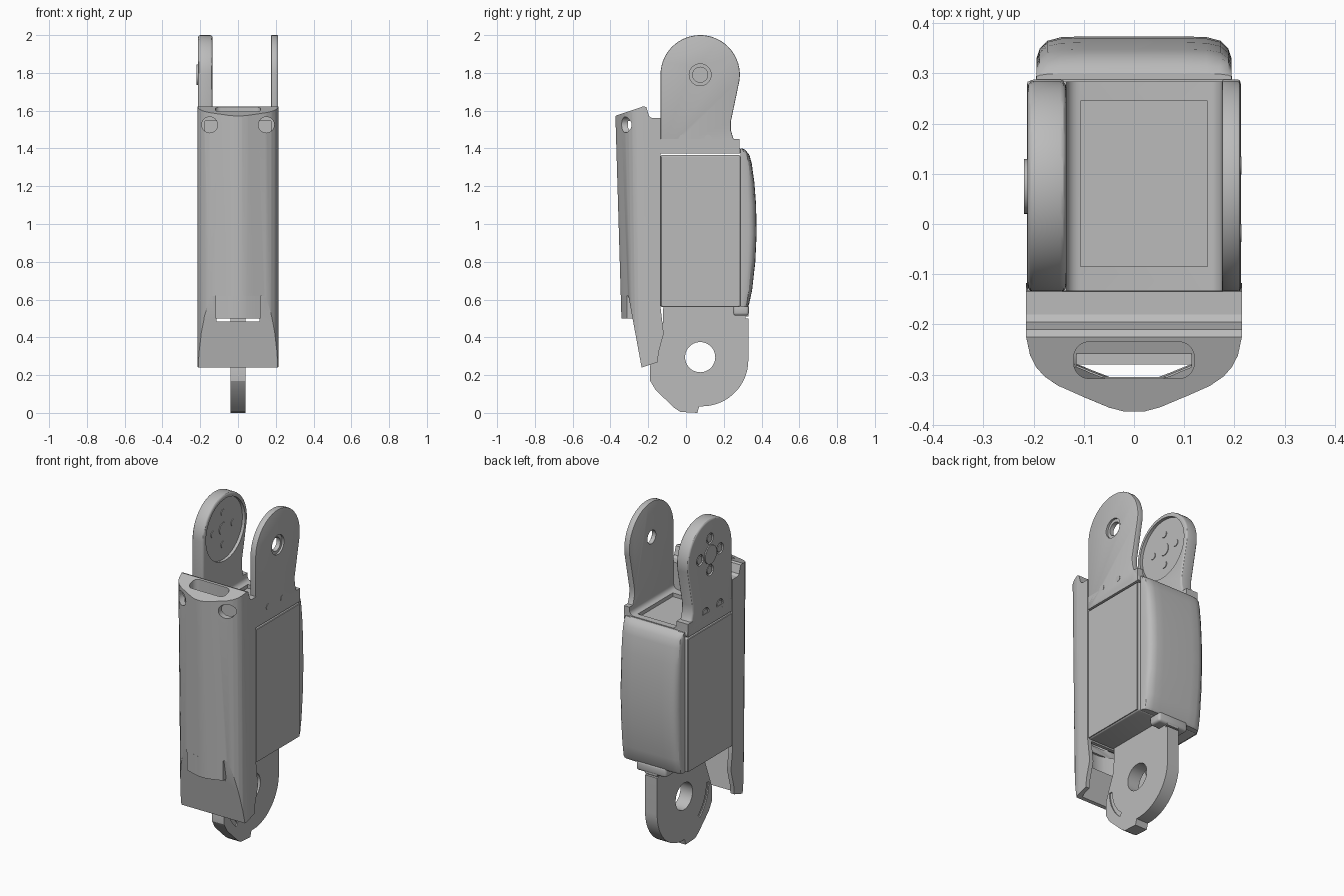
import bpy, bmesh, math
from mathutils import Vector

cube = bpy.data.objects.get("Cube")
if cube:
    bpy.data.objects.remove(cube)

grey = bpy.data.materials.new("plain_grey")
grey.use_nodes = True
grey.diffuse_color = (0.5, 0.5, 0.5, 1)
grey.node_tree.nodes["Principled BSDF"].inputs["Base Color"].default_value = (0.5, 0.5, 0.5, 1)
parts = []


def skin(name, rings):
    """Solid through a row of matching closed rings."""
    bm = bmesh.new()
    loops = [[bm.verts.new(p) for p in ring] for ring in rings]
    n = len(loops[0])
    for lo, hi in zip(loops, loops[1:]):
        for i in range(n):
            bm.faces.new((lo[i], lo[(i + 1) % n], hi[(i + 1) % n], hi[i]))
    bm.faces.new(loops[0])
    bm.faces.new(loops[-1])
    bmesh.ops.recalc_face_normals(bm, faces=bm.faces)
    me = bpy.data.meshes.new(name)
    bm.to_mesh(me)
    bm.free()
    me.materials.append(grey)
    ob = bpy.data.objects.new(name, me)
    bpy.context.collection.objects.link(ob)
    parts.append(ob)
    return ob


def prism(name, axis, pts, a, b):
    place = {"x": lambda u, v, w: (w, u, v),
             "y": lambda u, v, w: (u, w, v),
             "z": lambda u, v, w: (u, v, w)}[axis]
    return skin(name, [[place(u, v, w) for u, v in pts] for w in (a, b)])


def box(name, x, y, z):
    return prism(name, "z", [(x[0], y[0]), (x[1], y[0]), (x[1], y[1]), (x[0], y[1])], *z)


def arc(cu, cv, r, a0, a1, n=12):
    angs = [math.radians(a0 + (a1 - a0) * i / n) for i in range(n + 1)]
    return [(cu + r * math.cos(a), cv + r * math.sin(a)) for a in angs]


def disc(name, axis, u, v, r, a, b, n=32):
    return prism(name, axis, arc(u, v, r, 0, 360 - 360 / n, n - 1), a, b)


def rounded(x, y, r):
    """Rounded rectangle outline."""
    pts = []
    for k, (cx, cy) in enumerate([(x[1] - r, y[1] - r), (x[0] + r, y[1] - r),
                                  (x[0] + r, y[0] + r), (x[1] - r, y[0] + r)]):
        pts += arc(cx, cy, r, 90 * k, 90 * k + 90, 6)
    return pts


def apply(ob, mod):
    bpy.context.view_layer.objects.active = ob
    bpy.ops.object.modifier_apply(modifier=mod.name)


def boolean(ob, cutter, op="DIFFERENCE"):
    m = ob.modifiers.new("cut", "BOOLEAN")
    m.operation, m.object, m.solver = op, cutter, "EXACT"
    apply(ob, m)
    parts.remove(cutter)
    bpy.data.objects.remove(cutter)


def bevel(ob, width, segs=3):
    m = ob.modifiers.new("bevel", "BEVEL")
    m.width, m.segments, m.limit_method = width, segs, "ANGLE"
    m.angle_limit = math.radians(40)
    apply(ob, m)


# Main body with shallow side panels
bevel(box("body", (-0.208, 0.208), (-0.135, 0.288), (0.56, 1.365)), 0.01)
for s in (-1, 1):
    box("side_panel", sorted((s * 0.2, s * 0.213)), (-0.13, 0.28), (0.566, 1.358))

# Fork base: floor with fillets rising into the ears
base = prism("fork_base", "y", [(-0.212, 1.372), (0.212, 1.372), (0.212, 1.45), (0.175, 1.45)]
             + arc(0.147, 1.43, 0.028, 0, -90, 6) + arc(-0.107, 1.43, 0.028, -90, -180, 6)
             + [(-0.135, 1.45), (-0.212, 1.45)], -0.134, 0.284)
boolean(base, box("pocket", (-0.107, 0.147), (-0.085, 0.245), (1.38, 1.5)))

# Two ears of the fork
PIVOT = (0.075, 1.79)
ear_shape = ([(-0.135, 1.372), (0.288, 1.372), (0.288, 1.395), (0.275, 1.42), (0.25, 1.455),
              (0.238, 1.495), (0.237, 1.54)] + arc(*PIVOT, 0.21, -9, 180, 30))
thick_ear = prism("thick_ear", "x", ear_shape, -0.212, -0.135)
bevel(thick_ear, 0.012)
boolean(thick_ear, disc("recess", "x", *PIVOT, 0.185, -0.153, -0.1, 48))
thin_ear = prism("thin_ear", "x", ear_shape, 0.175, 0.212)
bevel(thin_ear, 0.005, 2)
boolean(thin_ear, disc("bore", "x", *PIVOT, 0.04, 0.1, 0.3))
boolean(thin_ear, disc("bore_step", "x", *PIVOT, 0.058, 0.2, 0.3))
boolean(thin_ear, box("groove", (0.206, 0.3), (-0.08, 0.235), (1.39, 1.4)))


# Bolts on the ears
def bolt(y, z, r=0.032):
    boolean(thick_ear, disc("bolt_seat", "x", y, z, r, -0.3, -0.2, 24))
    disc("bolt_head", "x", y, z, r * 0.72, -0.21, -0.195, 24)


for k in range(4):
    a = math.radians(90 * k)
    y, z = PIVOT[0] + 0.095 * math.cos(a), PIVOT[1] + 0.095 * math.sin(a)
    bolt(y, z)
    disc("inner_bolt", "x", y, z, 0.02, -0.16, -0.149, 20)
disc("pivot_boss", "x", *PIVOT, 0.055, -0.219, -0.2)
disc("inner_pivot", "x", *PIVOT, 0.036, -0.16, -0.149)
for y in (-0.018, 0.117):
    bolt(y, 1.455)
    disc("ear_pin", "x", y, 1.455, 0.018, 0.2, 0.214, 20)

# Bulged back cover
rings = []
for z, d in [(0.56, 0.036), (0.575, 0.046), (0.65, 0.062), (0.8, 0.079), (0.95, 0.086), (1.1, 0.083),
             (1.22, 0.074), (1.32, 0.06), (1.365, 0.048), (1.39, 0.028), (1.4, 0.012)]:
    half = [(0.195, 0), (0.194, 0.5), (0.188, 0.72), (0.172, 0.9), (0.145, 0.98), (0.1, 1)]
    ring = half + [(-x, f) for x, f in reversed(half)]
    rings.append([(x, 0.288 + f * d, z) for x, f in ring])
skin("back_cover", rings)


# Front cover shell
def shell(name, z0, z1, t=0.0, back=-0.1):
    half = [(0.215, -0.2), (0.215, -0.225), (0.207, -0.262), (0.195, -0.285), (0.178, -0.304),
            (0.15, -0.323), (0.1, -0.345), (0.05, -0.366), (0.02, -0.374)]
    half = [(0.215, None)] + half
    rings = []
    for z in (z0, z1):
        k = 0.77 + 0.23 * (z - 0.24) / 1.34
        ring = [(x * (1 - t / 0.215), back if y is None else -0.2 + (y + 0.2) * k + t)
                for x, y in half]
        rings.append([(x, y, z) for x, y in ring] + [(-x, y, z) for x, y in reversed(ring)])
    return skin(name, rings)


cover = shell("front_cover", 0.2, 1.7)
side = [(-0.5, 1.535), (-0.375, 1.572), (-0.225, 1.623), (-0.21, 1.618), (-0.195, 1.57),
        (-0.18, 1.56), (-0.135, 1.56), (-0.135, 0.56), (-0.118, 0.42), (-0.145, 0.32),
        (-0.15, 0.268), (-0.235, 0.24), (-0.305, 0.62), (-0.5, 0.62)]
boolean(cover, prism("side_trim", "x", side, -0.5, 0.5), "INTERSECT")
inside = [(-0.5, 1.6), (-0.5, 0.66), (-0.287, 0.66), (-0.202, 0.15), (0.0, 0.15), (0.0, 1.6)]
for z0, z1, back in [(0.5, 1.545, -0.155), (0.2, 0.555, -0.05)]:
    hollow = shell("hollow", z0, z1, 0.026, back)
    boolean(hollow, prism("hollow_trim", "x", inside, -0.5, 0.5), "INTERSECT")
    boolean(cover, hollow)
boolean(cover, prism("top_slot", "z", rounded((-0.12, 0.12), (-0.308, -0.235), 0.03), 1.4, 1.8))
boolean(cover, box("gap", (-0.115, 0.115), (-0.305, -0.17), (0.485, 0.665)))
for s in (-1, 1):
    boolean(cover, disc("screw_hole", "y", s * 0.15, 1.525, 0.042, -0.5, -0.25))

# Tongue of the cover between the wings
tongue = shell("cover_tongue", 0.5, 0.62)
boolean(tongue, shell("tongue_hollow", 0.4, 0.7, 0.028))
boolean(tongue, box("tongue_trim", (-0.12, 0.12), (-0.5, -0.27), (0.4, 0.8)), "INTERSECT")

# Lower link with its bore
link_shape = ([(-0.12, 0.565), (-0.125, 0.42), (-0.16, 0.33), (-0.19, 0.25), (-0.19, 0.17),
               (-0.16, 0.12), (-0.06, 0.025), (-0.03, 0.005), (0.06, 0.0), (0.07, 0.035)]
              + arc(0.085, 0.28, 0.245, -88, 0, 16)
              + [(0.33, 0.5), (0.315, 0.5), (0.315, 0.51), (0.33, 0.51), (0.33, 0.565)])
link = prism("lower_link", "x", link_shape, -0.04, 0.04)
boolean(link, disc("link_bore", "x", 0.075, 0.295, 0.08, -0.1, 0.1, 40))
track = arc(0.075, 0.295, 0.235, 180, 231) + arc(0.075, 0.295, 0.212, 231, 180)
for s in (-1, 1):
    boolean(link, prism("arc_groove", "x", track, *sorted((s * 0.033, s * 0.1))))

# Rear tab holding the back cover
bevel(box("rear_tab", (-0.1, 0.1), (0.25, 0.333), (0.515, 0.575)), 0.015)

# Smooth shading with sharp edges kept
bpy.ops.object.select_all(action="DESELECT")
for ob in parts:
    ob.select_set(True)
bpy.context.view_layer.objects.active = parts[0]
bpy.ops.object.shade_smooth_by_angle(angle=math.radians(30))
